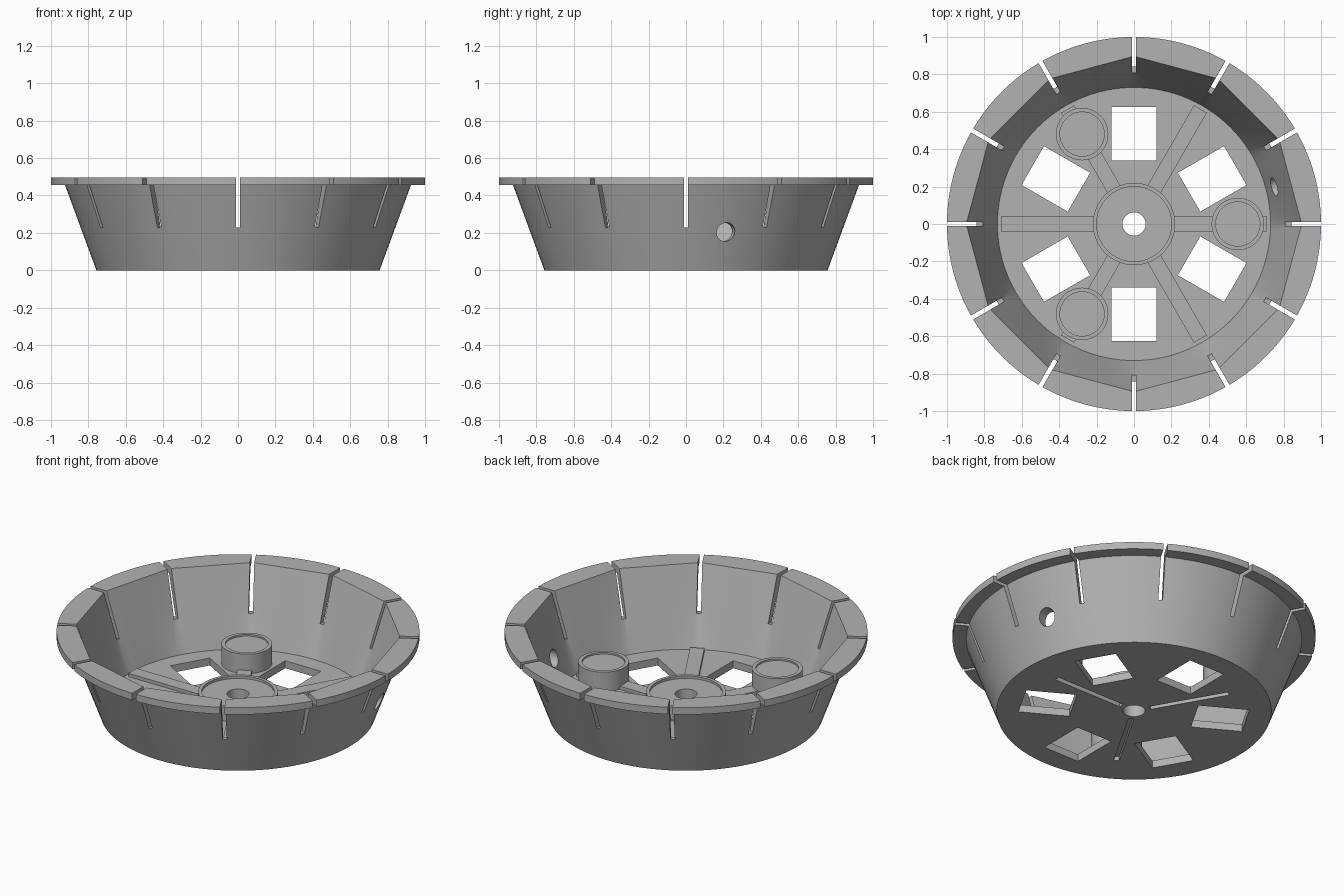
import bpy, bmesh, math
from mathutils import Matrix, Vector

if "Cube" in bpy.data.objects:
    bpy.data.objects.remove(bpy.data.objects["Cube"])

grey = bpy.data.materials.new("light_grey")
grey.diffuse_color = (0.45, 0.45, 0.45, 1)
grey.use_nodes = True
grey.node_tree.nodes["Principled BSDF"].inputs["Base Color"].default_value = grey.diffuse_color
N = 120


def finish(bm, name, smooth=True):
    bmesh.ops.recalc_face_normals(bm, faces=bm.faces)
    me = bpy.data.meshes.new(name)
    bm.to_mesh(me)
    bm.free()
    me.materials.append(grey)
    ob = bpy.data.objects.new(name, me)
    bpy.context.collection.objects.link(ob)
    if smooth:
        shade(ob)
    return ob


def shade(ob):
    bpy.ops.object.select_all(action='DESELECT')
    ob.select_set(True)
    bpy.context.view_layer.objects.active = ob
    bpy.ops.object.shade_smooth_by_angle(angle=math.radians(20))


def twelve_gon(r):
    """Radius of a 12-sided outline with corners at the slots."""
    half = math.pi / 12
    return lambda a: r * math.cos(half) / math.cos(a % (2 * half) - half)


def lathe(bm, profile, n, centre=(0, 0), closed=False):
    """Loft rings; a radius may be a function of the angle."""
    rings = []
    for r, z in profile:
        ring = []
        for i in range(n):
            a = 2 * math.pi * i / n
            rr = r(a) if callable(r) else r
            ring.append(bm.verts.new((centre[0] + rr * math.cos(a), centre[1] + rr * math.sin(a), z)))
        rings.append(ring)
    pairs = list(zip(rings, rings[1:]))
    if closed:
        pairs.append((rings[-1], rings[0]))
    else:
        bm.faces.new(rings[0])
        bm.faces.new(rings[-1])
    for p, q in pairs:
        for i in range(n):
            j = (i + 1) % n
            bm.faces.new((p[i], p[j], q[j], q[i]))


def radial_box(bm, angle, r0, r1, width, z0, z1):
    m = (Matrix.Rotation(math.radians(angle), 4, 'Z')
         @ Matrix.Translation(((r0 + r1) / 2, 0, (z0 + z1) / 2))
         @ Matrix.Diagonal((r1 - r0, width, z1 - z0, 1)))
    bmesh.ops.create_cube(bm, size=1, matrix=m)


# flared bowl with flat rim; upper inside is twelve-sided
bm = bmesh.new()
lathe(bm, [(0.757, 0), (0.925, 0.455), (1.0, 0.455), (1.0, 0.497),
           (twelve_gon(0.897), 0.497), (twelve_gon(0.81), 0.23), (0.73, 0.045)], N)
bowl = finish(bm, "bowl", False)

# cutters: rim slots, floor windows, underside grooves, axle hole, side hole
bm = bmesh.new()
for k in range(12):
    radial_box(bm, 30 * k, 0.77, 1.1, 0.024, 0.228, 0.6)
for k in range(6):
    radial_box(bm, 30 + 60 * k, 0.34, 0.625, 0.24, -0.1, 0.1)
for k in range(3):
    radial_box(bm, 120 * k, 0.09, 0.555, 0.03, -0.1, 0.025)
lathe(bm, [(0.062, -0.1), (0.062, 0.1)], 48)
bmesh.ops.create_cone(bm, cap_ends=True, segments=40, radius1=0.05, radius2=0.05, depth=0.3,
                      matrix=Matrix.Rotation(math.radians(14.8), 4, 'Z')
                      @ Matrix.Translation((0.83, 0, 0.205))
                      @ Matrix.Rotation(math.pi / 2, 4, 'Y'))
cutter = finish(bm, "cutter", False)
cutter.hide_render = True

mod = bowl.modifiers.new("cut", 'BOOLEAN')
mod.operation = 'DIFFERENCE'
mod.solver = 'EXACT'
mod.object = cutter
bpy.context.view_layer.objects.active = bowl
bowl.select_set(True)
bpy.ops.object.modifier_apply(modifier="cut")
bpy.data.objects.remove(cutter)
shade(bowl)

# central hub with raised lip and axle hole
bm = bmesh.new()
lathe(bm, [(0.062, 0.04), (0.22, 0.04), (0.22, 0.13), (0.20, 0.13), (0.20, 0.115), (0.062, 0.115)],
      72, closed=True)
finish(bm, "hub")

# six floor ribs
for k in range(6):
    bm = bmesh.new()
    radial_box(bm, 60 * k, 0.2, 0.71, 0.08, 0.04, 0.065)
    finish(bm, f"rib_{k + 1}", False)

# three round posts with shallow recessed tops
for k in range(3):
    a = math.radians(120 * k)
    bm = bmesh.new()
    lathe(bm, [(0.14, 0.04), (0.14, 0.163), (0.118, 0.163), (0.118, 0.153)], 64,
          (0.555 * math.cos(a), 0.555 * math.sin(a)))
    finish(bm, f"post_{k + 1}")
